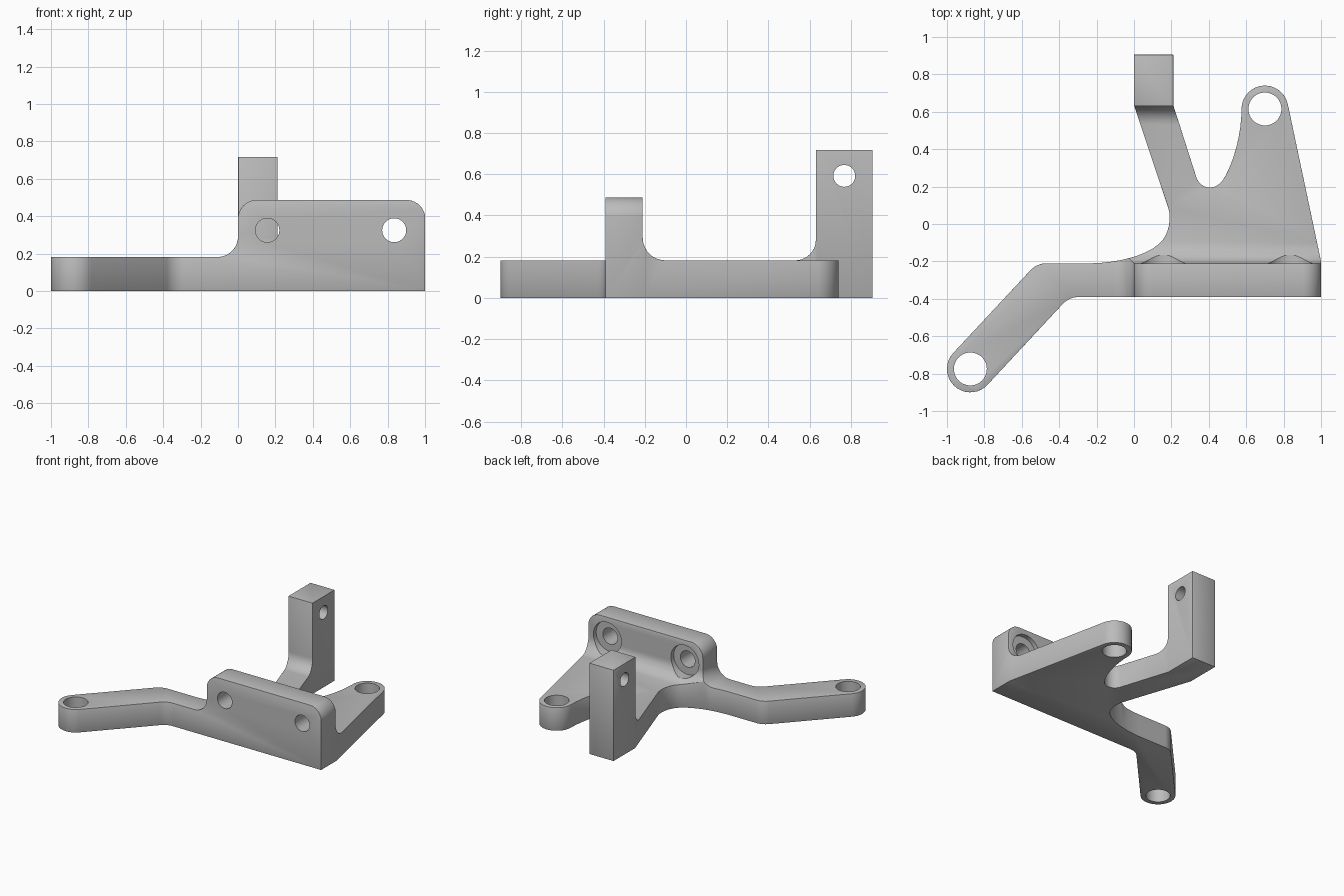
import bpy, bmesh, math
from mathutils import Vector
from mathutils.geometry import interpolate_bezier

if "Cube" in bpy.data.objects:
    bpy.data.objects.remove(bpy.data.objects["Cube"])


def arc(cx, cy, r, a0, a1, n=18):
    angles = [math.radians(a0 + (a1 - a0) * i / n) for i in range(n + 1)]
    return [(cx + r * math.cos(a), cy + r * math.sin(a)) for a in angles]


def bez(a, b, c, d, n=10):
    pts = interpolate_bezier(*[Vector((*p, 0)) for p in (a, b, c, d)], n)
    return [(p.x, p.y) for p in pts]


def corner(prev, at, nxt, r, n=10):
    """Round one corner of a profile with a tangent arc of radius r."""
    p, a, q = Vector(prev), Vector(at), Vector(nxt)
    u, v = (p - a).normalized(), (q - a).normalized()
    half = u.angle(v) / 2
    c = a + (u + v).normalized() * r / math.sin(half)
    s = a + u * r / math.tan(half) - c
    e = a + v * r / math.tan(half) - c
    sweep = math.atan2(s.x * e.y - s.y * e.x, s.dot(e))
    a0 = math.atan2(s.y, s.x)
    return [(c.x + r * math.cos(a0 + sweep * i / n),
             c.y + r * math.sin(a0 + sweep * i / n)) for i in range(n + 1)]


def prism(name, pts, lo, hi, axis):
    """Extrude a 2D profile along an axis."""
    def place(p, t):
        return {'x': (t, p[0], p[1]), 'y': (p[0], t, p[1]), 'z': (p[0], p[1], t)}[axis]
    clean = []
    for p in pts:
        if not clean or math.dist(p, clean[-1]) > 1e-4:
            clean.append(p)
    bm = bmesh.new()
    rings = [[bm.verts.new(place(p, t)) for p in clean] for t in (lo, hi)]
    bm.faces.new(rings[0])
    bm.faces.new(rings[1])
    n = len(clean)
    for i in range(n):
        j = (i + 1) % n
        bm.faces.new((rings[0][i], rings[0][j], rings[1][j], rings[1][i]))
    bmesh.ops.recalc_face_normals(bm, faces=bm.faces)
    me = bpy.data.meshes.new(name)
    bm.to_mesh(me)
    bm.free()
    ob = bpy.data.objects.new(name, me)
    bpy.context.collection.objects.link(ob)
    return ob


def apply(ob, mod):
    bpy.context.view_layer.objects.active = ob
    bpy.ops.object.modifier_apply(modifier=mod.name)


def combine(ob, tool, op):
    m = ob.modifiers.new("combine", 'BOOLEAN')
    m.operation, m.solver, m.object = op, 'EXACT', tool
    apply(ob, m)
    bpy.data.objects.remove(tool, do_unlink=True)


# Plan outline: mounting lobe, notch, post arm, long bent arm
up = (-.519, -.21)
low = (-.346, -.39)
plan = [(1, -.39), (1, -.2)]
plan += arc(.7, .615, .125, 12, 180)
plan += bez((.575, .615), (.575, .46), (.52, .3), (.475, .235))
plan += bez((.475, .235), (.44, .18), (.36, .18), (.335, .245))
plan += [(.21, .635), (.21, .905), (0, .905), (0, .635)]
plan += bez((.182, .09), (.2, .035), (.19, -.04), (.15, -.09))
plan += bez((.15, -.09), (.09, -.16), (-.06, -.205), (-.22, -.21))
plan += corner((-.22, -.21), up, (-.966, -.69), .12)
plan += arc(-.875, -.775, .125, 137, 317)
plan += corner((-.784, -.86), low, (1, -.39), .12)

T = .182   # plate thickness
H = .487   # wall height

# Side profile: wall, fillet behind it, flat plate
side = [(-1, -.1), (1, -.1), (1, T)]
side += corner((1, T), (-.21, T), (-.21, H), .11) + [(-.21, H), (-1, H)]

# Front profile: low arm, fillet, wall with rounded top corners
front = [(-1.1, -.2), (-1.1, T)]
front += corner((-1.1, T), (0, T), (0, H), .11)
front += corner((0, T), (0, H), (1, H), .1)
front += corner((0, H), (1.001, H), (1.001, 0), .1) + [(1.001, -.2)]

# Post profile with fillet at its foot
post_side = [(.4, -.1), (1, -.1), (1, .718), (.63, .718)]
post_side += corner((.63, .718), (.63, T), (.4, T), .1) + [(.4, T)]

body = prism("bracket_body", plan, 0, 1, 'z')
combine(body, prism("side_shape", side, -1.2, 1.2, 'x'), 'INTERSECT')
combine(body, prism("front_shape", front, -1.2, 1.2, 'y'), 'INTERSECT')
post = prism("post", plan, 0, 1, 'z')
combine(post, prism("post_shape", post_side, -.1, .4, 'x'), 'INTERSECT')
combine(body, post, 'UNION')

# Merge flat faces, then ease the sharp edges
bm = bmesh.new()
bm.from_mesh(body.data)
bmesh.ops.remove_doubles(bm, verts=bm.verts, dist=.0005)
bmesh.ops.dissolve_limit(bm, angle_limit=math.radians(.5), verts=bm.verts, edges=bm.edges)
bm.to_mesh(body.data)
bm.free()
bev = body.modifiers.new("eased_edges", 'BEVEL')
bev.width, bev.segments = .012, 2
bev.limit_method, bev.angle_limit = 'ANGLE', math.radians(40)
apply(body, bev)


def drill(u, v, r, lo, hi, axis):
    combine(body, prism("drill", arc(u, v, r, 0, 352.5, 47), lo, hi, axis), 'DIFFERENCE')


# Vertical holes in the lobes
for x, y in ((.7, .615), (-.875, -.775)):
    drill(x, y, .088, -.2, .4, 'z')
# Wall holes with counterbores at the back
for x in (.157, .835):
    drill(x, .325, .122, -.245, -.05, 'y')
    drill(x, .325, .064, -.6, -.1, 'y')
# Cross hole in the post
drill(.768, .592, .053, -.2, .4, 'x')

grey = bpy.data.materials.new("plain grey")
grey.diffuse_color = (.5, .5, .5, 1)
grey.use_nodes = True
grey.node_tree.nodes["Principled BSDF"].inputs["Base Color"].default_value = grey.diffuse_color
body.data.materials.clear()
body.data.materials.append(grey)
for p in body.data.polygons:
    p.material_index = 0
bpy.ops.object.select_all(action='DESELECT')
body.select_set(True)
bpy.context.view_layer.objects.active = body
bpy.ops.object.shade_smooth_by_angle(angle=math.radians(30))
